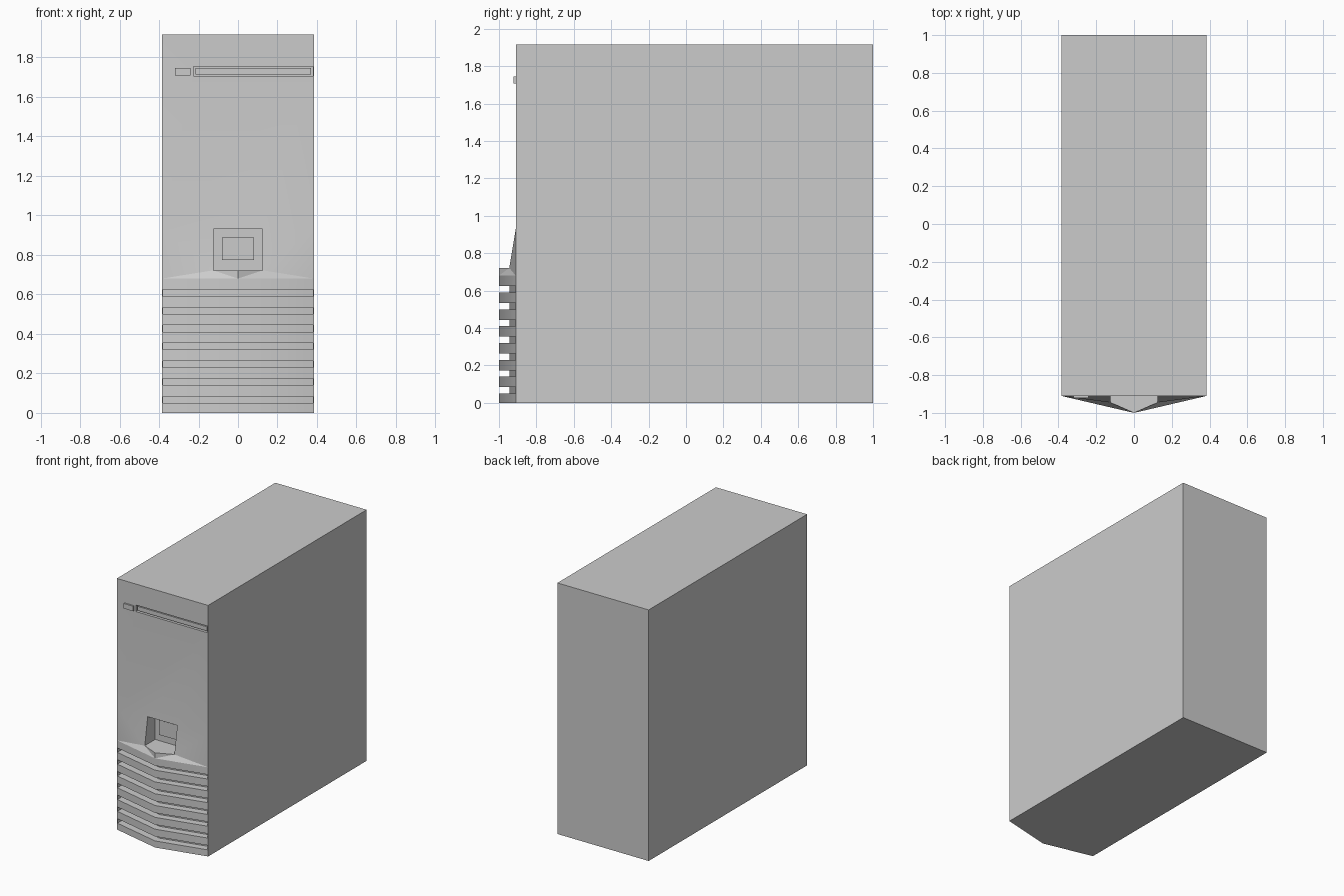
import bpy, bmesh, math

if "Cube" in bpy.data.objects:
    bpy.data.objects.remove(bpy.data.objects["Cube"])

W, FRONT, BACK, H = 0.385, -0.91, 1.0, 1.915
PEAK = -1.0


def make_object(name, verts, faces):
    mesh = bpy.data.meshes.new(name)
    mesh.from_pydata(verts, [], faces)
    bm = bmesh.new()
    bm.from_mesh(mesh)
    bmesh.ops.recalc_face_normals(bm, faces=bm.faces)
    bm.to_mesh(mesh)
    bm.free()
    obj = bpy.data.objects.new(name, mesh)
    bpy.context.collection.objects.link(obj)
    return obj


def prism(name, outline, z0, z1):
    n = len(outline)
    verts = [(x, y, z) for z in (z0, z1) for x, y in outline]
    faces = [list(range(n)), list(range(n, 2 * n))]
    faces += [[i, (i + 1) % n, n + (i + 1) % n, n + i] for i in range(n)]
    return make_object(name, verts, faces)


def box(name, x0, x1, y0, y1, z0, z1):
    return prism(name, [(x0, y0), (x1, y0), (x1, y1), (x0, y1)], z0, z1)


def cut(target, cutter):
    cutter.hide_render = True
    mod = target.modifiers.new("cut", 'BOOLEAN')
    mod.operation = 'DIFFERENCE'
    mod.solver = 'EXACT'
    mod.object = cutter
    bpy.context.view_layer.objects.active = target
    bpy.ops.object.modifier_apply(modifier=mod.name)
    bpy.data.objects.remove(cutter)


# Case: named corner points, each mirrored across x = 0
half = {
    "G": (W, FRONT, 0), "D": (W, FRONT, 0.68), "E": (W, FRONT, 0.93), "T": (W, FRONT, H),
    "K": (W, BACK, 0), "L": (W, BACK, H),
    "A": (0.125, -0.945, 0.722), "B": (0.125, FRONT, 0.93),
    "M": (0.125, -0.82, 0.722), "N": (0.125, -0.82, 0.93),
}
pts = {"g": (0, PEAK, 0), "c": (0, PEAK, 0.68), "p": (0, PEAK, 0.722)}
for key, (x, y, z) in half.items():
    pts[key + "+"] = (x, y, z)
    pts[key + "-"] = (-x, y, z)
index = {k: i for i, k in enumerate(pts)}

face_keys = [
    "E- B- B+ E+ T+ T-", "T- T+ L+ L-", "K- K+ L+ L-", "G- g G+ K+ K-",
    "A- p A+ M+ M-", "B- B+ N+ N-", "M- M+ N+ N-",
]
for s in "+-":
    face_keys += [f.replace("*", s) for f in (
        "G* K* L* T* E* D*", "g G* D* c", "c D* A*", "c A* p",
        "D* E* A*", "A* E* B*", "A* B* N* M*")]
case = make_object("case", list(pts.values()),
                   [[index[k] for k in f.split()] for f in face_keys])

# Ventilation slots following the pointed front
sx = 0.38
slot_y = -0.945 + 0.09 * sx / W
for i in range(7):
    zc = 0.067 + 0.09 * i
    cut(case, prism("slot_cutter", [(-sx, -1.1), (sx, -1.1), (sx, slot_y),
                                    (0, -0.945), (-sx, slot_y)], zc - 0.017, zc + 0.017))

# Drive slot recess with its flap
cut(case, box("drive_cutter", -0.225, 0.38, -1.1, -0.885, 1.705, 1.755))
box("drive_flap", -0.215, 0.37, -0.905, -0.88, 1.714, 1.746)

# Small button beside the drive, and the button inside the recess
box("eject_button", -0.32, -0.24, -0.922, -0.90, 1.708, 1.746)
box("power_button", -0.08, 0.08, -0.835, -0.81, 0.775, 0.887)

# Soft shading across the sculpted front
bpy.ops.object.select_all(action='DESELECT')
case.select_set(True)
bpy.context.view_layer.objects.active = case
bpy.ops.object.shade_smooth_by_angle(angle=math.radians(30))
